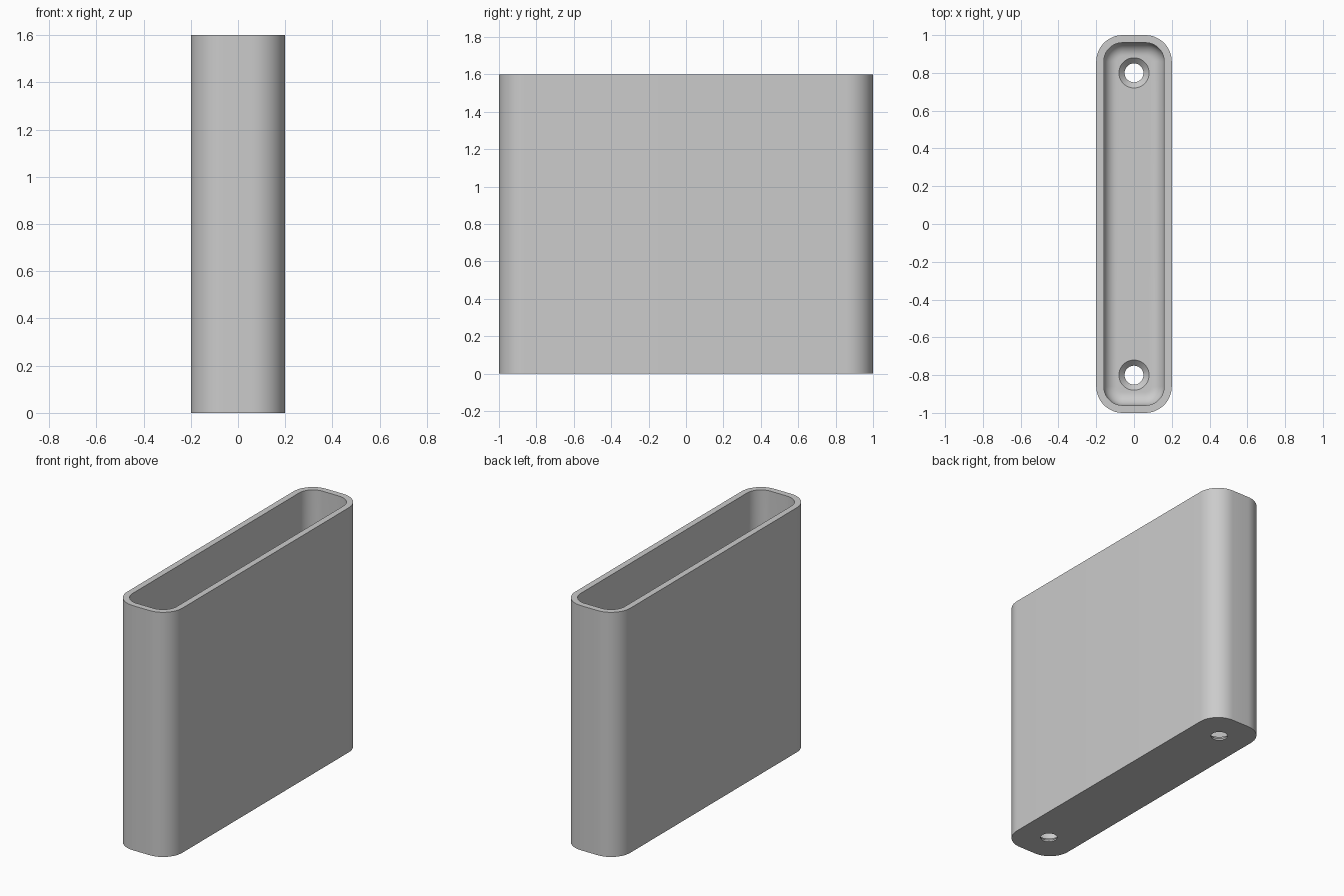
import bpy, bmesh
from math import sin, cos, pi

cube = bpy.data.objects.get("Cube")
if cube:
    bpy.data.objects.remove(cube)

HALF_X, HALF_Y, HEIGHT = 0.2, 1.0, 1.6
CORNER, WALL, FLOOR, FILLET = 0.14, 0.04, 0.04, 0.07
CORNER_STEPS, FILLET_STEPS, HOLE_SIDES = 12, 10, 48

grey = bpy.data.materials.new("plain grey")
grey.use_nodes = True
colour = (0.6, 0.6, 0.6, 1)
grey.diffuse_color = colour
grey.node_tree.nodes["Principled BSDF"].inputs["Base Color"].default_value = colour


def rounded_ring(bm, inset, z):
    """Rounded rectangle of vertices, pulled in by inset."""
    radius = CORNER - inset
    ring = []
    for quarter, (sx, sy) in enumerate([(1, 1), (-1, 1), (-1, -1), (1, -1)]):
        for i in range(CORNER_STEPS + 1):
            a = (quarter + i / CORNER_STEPS) * pi / 2
            ring.append(bm.verts.new((sx * (HALF_X - CORNER) + radius * cos(a),
                                      sy * (HALF_Y - CORNER) + radius * sin(a), z)))
    return ring


def circle_ring(bm, radius, y, z):
    angles = [2 * pi * i / HOLE_SIDES for i in range(HOLE_SIDES)]
    return [bm.verts.new((radius * cos(a), y + radius * sin(a), z)) for a in angles]


def skin(name, bm, rings):
    """Join successive rings with quads and cap both ends."""
    for low, high in zip(rings, rings[1:]):
        for i in range(len(low)):
            j = (i + 1) % len(low)
            bm.faces.new((low[i], low[j], high[j], high[i]))
    bm.faces.new(rings[0][::-1])
    bm.faces.new(rings[-1])
    bmesh.ops.recalc_face_normals(bm, faces=bm.faces)
    mesh = bpy.data.meshes.new(name)
    bm.to_mesh(mesh)
    bm.free()
    mesh.materials.append(grey)
    obj = bpy.data.objects.new(name, mesh)
    bpy.context.collection.objects.link(obj)
    return obj


# Open holder: outer wall, rim, inner wall, rounded inner floor edge
bm = bmesh.new()
section = [(0, 0), (0, HEIGHT), (WALL, HEIGHT)]
for i in range(FILLET_STEPS + 1):
    a = i / FILLET_STEPS * pi / 2
    section.append((WALL + FILLET * (1 - cos(a)), FLOOR + FILLET * (1 - sin(a))))
holder = skin("open_holder", bm, [rounded_ring(bm, d, z) for d, z in section])

# Countersunk screw holes through the floor
hole_profile = [(0.05, -0.05), (0.05, 0.01), (0.085, 0.045)]
for y in (-0.8, 0.8):
    bm = bmesh.new()
    cutter = skin("hole_cutter", bm, [circle_ring(bm, r, y, z) for r, z in hole_profile])
    cutter.hide_render = True
    cut = holder.modifiers.new("screw_hole", 'BOOLEAN')
    cut.operation = 'DIFFERENCE'
    cut.solver = 'EXACT'
    cut.object = cutter
    bpy.context.view_layer.objects.active = holder
    bpy.ops.object.modifier_apply(modifier=cut.name)
    bpy.data.objects.remove(cutter)

# Smooth the curves and keep the rims crisp
for obj in bpy.context.selected_objects:
    obj.select_set(False)
holder.select_set(True)
bpy.context.view_layer.objects.active = holder
bpy.ops.object.shade_smooth_by_angle(angle=pi / 6)
